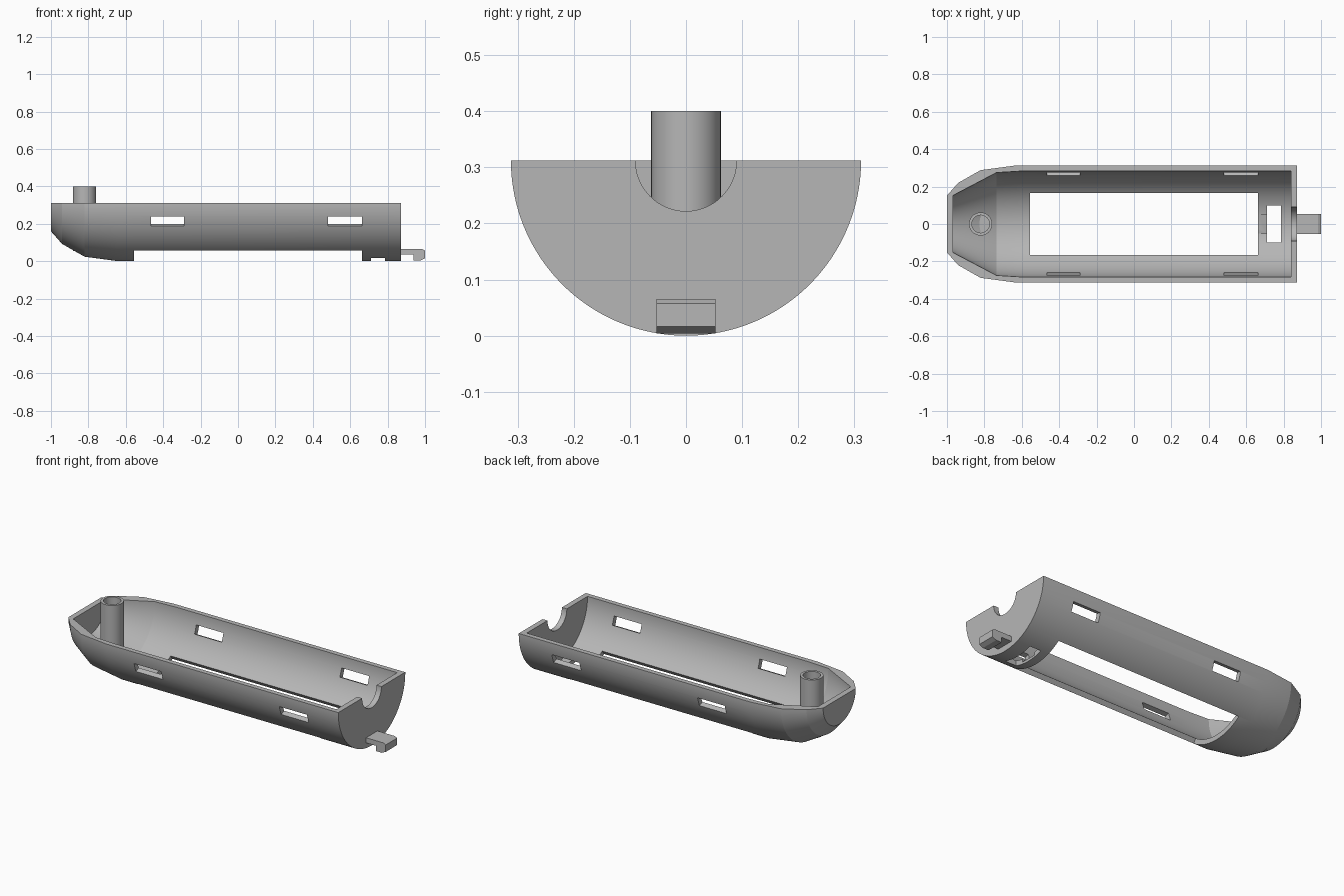
import bpy, bmesh
from math import sin, cos, pi, radians
from mathutils import Vector

if "Cube" in bpy.data.objects:
    bpy.data.objects.remove(bpy.data.objects["Cube"])

AXIS_Z = 0.312  # height of the hull's axis and open rim

grey = bpy.data.materials.new("plain_grey")
grey.use_nodes = True
grey.diffuse_color = (0.47, 0.47, 0.47, 1)
grey.node_tree.nodes["Principled BSDF"].inputs["Base Color"].default_value = (0.47, 0.47, 0.47, 1)


def finish(name, bm):
    bmesh.ops.recalc_face_normals(bm, faces=bm.faces)
    mesh = bpy.data.meshes.new(name)
    bm.to_mesh(mesh)
    bm.free()
    mesh.materials.append(grey)
    obj = bpy.data.objects.new(name, mesh)
    bpy.context.collection.objects.link(obj)
    return obj


def prism(name, points, offset):
    """Extrude a flat outline along an offset vector."""
    bm = bmesh.new()
    face = bm.faces.new([bm.verts.new(p) for p in points])
    ext = bmesh.ops.extrude_face_region(bm, geom=[face], use_keep_orig=True)
    new = [g for g in ext["geom"] if isinstance(g, bmesh.types.BMVert)]
    bmesh.ops.translate(bm, verts=new, vec=Vector(offset))
    return finish(name, bm)


def revolve(name, profile, place, start, sweep, steps):
    """Sweep a closed outline of (along, radius) points about an axis."""
    bm = bmesh.new()
    closed = abs(sweep - 2 * pi) < 0.001
    rings = [[bm.verts.new(place(a, r, start + sweep * i / steps)) for a, r in profile]
             for i in range(steps if closed else steps + 1)]
    n = len(profile)
    for i in range(steps):
        a, b = rings[i], rings[(i + 1) % len(rings)]
        for j in range(n):
            k = (j + 1) % n
            if profile[j][1] or profile[k][1]:
                bm.faces.new((a[j], a[k], b[k], b[j]))
    if not closed:
        bm.faces.new(rings[0])
        bm.faces.new(rings[-1])
    bmesh.ops.remove_doubles(bm, verts=bm.verts, dist=0.0001)
    return finish(name, bm)


def activate(obj):
    bpy.ops.object.select_all(action="DESELECT")
    obj.select_set(True)
    bpy.context.view_layer.objects.active = obj


def cut(obj, cutter):
    mod = obj.modifiers.new("cut", "BOOLEAN")
    mod.operation = "DIFFERENCE"
    mod.solver = "EXACT"
    mod.object = cutter
    activate(obj)
    bpy.ops.object.modifier_apply(modifier=mod.name)
    bpy.data.objects.remove(cutter)


def radial_wedge(x0, x1, a0, a1):
    """Cutter with sides pointing at the hull axis; angles in degrees from +y, downwards."""
    rim = [(x0, 0.6 * cos(radians(a)), AXIS_Z - 0.6 * sin(radians(a))) for a in (a0, a1)]
    return prism("wedge_cutter", [(x0, 0, AXIS_Z)] + rim, (x1 - x0, 0, 0))


# Hull: half-round hollow tub with tapered nose and notched end wall
hull_profile = [(-1, 0), (-1, 0.152), (-0.94, 0.22), (-0.82, 0.288), (-0.64, 0.312),
                (0.872, 0.312), (0.872, 0.09), (0.84, 0.09), (0.84, 0.283), (-0.6, 0.283),
                (-0.735, 0.275), (-0.967, 0.153), (-0.967, 0)]
hull = revolve("hull", hull_profile,
               lambda x, r, t: (x, r * cos(t), AXIS_Z - r * sin(t)), 0, pi, 96)

# Long opening in the bottom
cut(hull, radial_wedge(-0.555, 0.662, 54.3, 125.7))

# Side windows, two on each side
for x0, x1 in ((-0.465, -0.288), (0.482, 0.662)):
    cut(hull, radial_wedge(x0, x1, 13.3, 23.6))
    cut(hull, radial_wedge(x0, x1, 156.4, 166.7))

# Catch slot in the bottom near the end wall, with a ramp leading to it
cut(hull, prism("slot_cutter", [(0.712, -0.1, -0.1), (0.786, -0.1, -0.1),
                                (0.786, -0.1, 0.12), (0.712, -0.1, 0.12)], (0, 0.2, 0)))
cut(hull, prism("ramp_cutter", [(0.65, -0.05, 0.034), (0.73, -0.05, 0.01),
                                (0.73, -0.05, 0.06), (0.65, -0.05, 0.06)], (0, 0.1, 0)))

# Hollow post in the nose
post = revolve("post", [(0.055, 0), (0.055, 0.062), (0.4, 0.062), (0.4, 0.047),
                        (0.085, 0.047), (0.085, 0)],
               lambda z, r, t: (-0.82 + r * cos(t), r * sin(t), z), 0, 2 * pi, 48)

# Hooked clip on the end wall
clip = prism("end_clip", [(x, -0.053, z) for x, z in (
    (0.86, 0.065), (0.985, 0.065), (1, 0.057), (1, 0.016), (0.975, 0.004),
    (0.938, 0.004), (0.938, 0.035), (0.86, 0.035))], (0, 0.106, 0))

for obj in (hull, post):
    activate(obj)
    bpy.ops.object.shade_smooth_by_angle(angle=radians(18))
